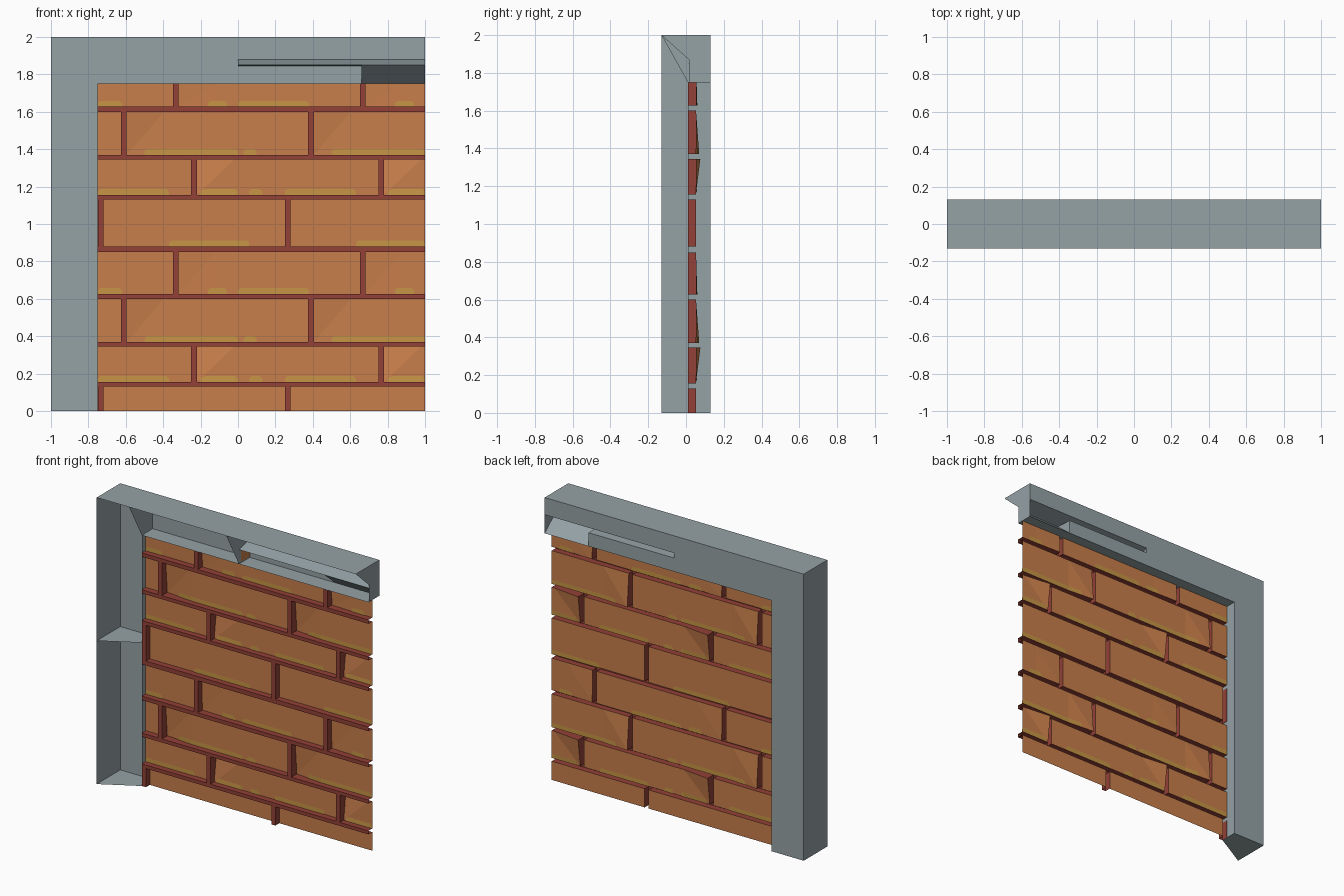
import bpy
from mathutils import Vector

if "Cube" in bpy.data.objects:
    bpy.data.objects.remove(bpy.data.objects["Cube"])


def material(name, rgb):
    m = bpy.data.materials.new(name)
    m.diffuse_color = (*rgb, 1)
    m.use_nodes = True
    m.node_tree.nodes["Principled BSDF"].inputs["Base Color"].default_value = m.diffuse_color
    return m


GREY = material("grey_stone", (0.30, 0.36, 0.38))
ORANGE = material("orange_brick", (0.58, 0.21, 0.07))
RED = material("dark_red_mortar", (0.29, 0.052, 0.038))
OCHRE = material("ochre_patch", (0.57, 0.30, 0.06))


class Sheet:
    """Collects single-sided faces turned towards a wanted direction."""

    def __init__(self, name, mats):
        self.name, self.mats = name, mats
        self.v, self.f, self.m = [], [], []

    def face(self, pts, facing, mat=0):
        p = [Vector(q) for q in pts]
        n = sum(((p[i] - p[0]).cross(p[i + 1] - p[0]) for i in range(1, len(p) - 1)), Vector())
        if n.dot(Vector(facing)) < 0:
            p.reverse()
        start = len(self.v)
        self.v += p
        self.f.append(range(start, start + len(p)))
        self.m.append(mat)

    def build(self):
        me = bpy.data.meshes.new(self.name)
        me.from_pydata([tuple(q) for q in self.v], [], [tuple(f) for f in self.f])
        for m in self.mats:
            me.materials.append(m)
        me.polygons.foreach_set("material_index", self.m)
        ob = bpy.data.objects.new(self.name, me)
        bpy.context.collection.objects.link(ob)


L, R, H = -0.75, 1.0, 1.75          # brick panel limits
D, Y0 = 0.13, 0.01                  # frame half depth, mortar plane
BACK, UP, DOWN, RIGHT, LEFT = (0, 1, 0), (0, 0, 1), (0, 0, -1), (1, 0, 0), (-1, 0, 0)

# Side post: outer side, back, reveal, and end and middle webs
post = Sheet("side_post", [GREY])
post.face([(-1, -D, 0), (-1, D, 0), (-1, D, 2), (-1, -D, 2)], LEFT)
post.face([(-1, D, 0), (L, D, 0), (L, D, 2), (-1, D, 2)], BACK)
post.face([(L, Y0, 0), (L, D, 0), (L, D, H), (L, Y0, H)], RIGHT)
for z in (0, 1):
    post.face([(-1, -D, z), (-1, D, z), (L, D, z), (L, Y0, z)], DOWN)
post.build()

# Lintel: top, underside, back with a groove and a broken lower lip
lintel = Sheet("lintel", [GREY, ORANGE])


def strip(x0, x1, a, b, facing):
    """Rectangle along x between two (y, z) points."""
    lintel.face([(x0, *a), (x1, *a), (x1, *b), (x0, *b)], facing)


GROOVE, XB = (0.01, 1.85), 0.66
strip(-1, 1, (-D, 2), (D, 2), UP)
strip(L, 1, (Y0, H), (D, H), DOWN)
strip(L, 0, (D, H), (D, 2), BACK)
strip(0, 1, (D, 1.88), (D, 2), BACK)
strip(0, 1, GROOVE, (D, 1.88), DOWN)
strip(0, XB, GROOVE, (D, 1.845), UP)
strip(0, XB, (D, H), (D, 1.845), BACK)
strip(XB, 1, GROOVE, (D, H), (0, 1, 1))
lintel.face([(XB, *GROOVE), (XB, D, 1.845), (XB, D, H)], RIGHT)
# Webs inside the lintel and its right end
for x in (L, 0):
    lintel.face([(x, -D, 2), (x, D, 2), (x, D, H), (x, Y0, H)], RIGHT)
lintel.face([(1, -D, 2), (1, D, 2), (1, D, H), (1, 0.015, H), (1, 0.015, 1.87)], RIGHT)
lintel.face([(0.004, 0.03, 1.76), (0.004, D - 0.003, 1.76),
             (0.004, D - 0.003, 1.84), (0.004, 0.03, 1.84)], RIGHT, 1)
lintel.build()

# Brick courses, repeating every unit in x and z:
# bottom, top, joint centre, depth at bottom and top of the left end, patches
COURSES = [
    (-0.12, 0.13, 0.267, 0.053, 0.053, [(0.63, 1.06)]),
    (0.155, 0.345, 0.765, 0.052, 0.076, [(0.25, 0.63), (0.8, 1.0), (0.06, 0.13)]),
    (0.37, 0.60, 0.39, 0.07, 0.052, [(0.5, 1.0), (0.03, 0.10)]),
    (0.627, 0.85, 0.668, 0.06, 0.053, [(0.0, 0.38), (0.84, 0.94)]),
]
GAP, FLAT, TWIST = 0.015, 0.053, 0.2
bricks = Sheet("brick_wall", [ORANGE, RED])
patches = Sheet("brick_patches", [OCHRE])


def course(z0, z1, joint, low, high, marks, dz):
    zb, zt = max(z0 + dz, 0), min(z1 + dz, H)
    if zb >= H:
        return

    def depth(start, x, z):
        # the left end of a brick is twisted out of the wall
        k = max(0, 1 - (x - start) / TWIST)
        t = (z - z0 - dz) / (z1 - z0)
        return FLAT + k * (low + (high - low) * t - FLAT)

    for i in (-2, -1, 0):
        s, e = joint + i + GAP, joint + i + 1 - GAP
        a, b = max(s, L), min(e, R)
        # upright joint
        ja, jb = max(e, L), min(e + 2 * GAP, R)
        if jb > ja:
            bricks.face([(ja, Y0, zb), (jb, Y0, zb), (jb, Y0, zt), (ja, Y0, zt)], BACK, 1)
        if b <= a:
            continue
        cuts = sorted({a, b} | ({s + TWIST} if a < s + TWIST < b else set()))
        for p, q in zip(cuts, cuts[1:]):
            P = [(x, depth(s, x, z), z) for x, z in ((p, zb), (q, zb), (q, zt), (p, zt))]
            bricks.face(P[:3], BACK)
            bricks.face([P[0], P[2], P[3]], BACK)
            # bed sides of the brick
            for lo, hi, z, n in ((P[0], P[1], zb, DOWN), (P[3], P[2], zt, UP)):
                if 0 < z < H:
                    bricks.face([(p, Y0, z), (q, Y0, z), hi, lo], n, 1)
        # end sides of the brick
        for x, own, n in ((a, s, LEFT), (b, e, RIGHT)):
            if x == own:
                bricks.face([(x, Y0, zb), (x, depth(s, x, zb), zb),
                             (x, depth(s, x, zt), zt), (x, Y0, zt)], n, 1)
        # worn patches, shown on both sides of the brick face
        if z0 + dz < 0:
            continue
        for m0, m1 in marks:
            for k in (-1, 0):
                u, v = max(m0 + k, a), min(m1 + k, b)
                if v - u < 0.03:
                    continue
                xs = sorted({u, u + 0.012, v - 0.012, v} |
                            ({s + TWIST} if u + 0.012 < s + TWIST < v - 0.012 else set()))
                for p, q in zip(xs, xs[1:]):
                    tp = zb + (0.018 if p == u else 0.031)
                    tq = zb + (0.018 if q == v else 0.031)
                    for off in (-0.003, 0.003):
                        patches.face([(x, depth(s, x, z) + off, z) for x, z in
                                      ((p, zb), (q, zb), (q, tq), (p, tp))], (0, off, 0))


for dz in (0, 1):
    for c in COURSES:
        course(*c, dz)
    # level mortar beds
    for i, c in enumerate(COURSES):
        top = c[1] + dz
        nxt = (COURSES[i + 1][0] if i < 3 else COURSES[0][0] + 1) + dz
        if top < H:
            bricks.face([(L, Y0, top), (R, Y0, top), (R, Y0, nxt), (L, Y0, nxt)], BACK, 1)
bricks.build()
patches.build()
